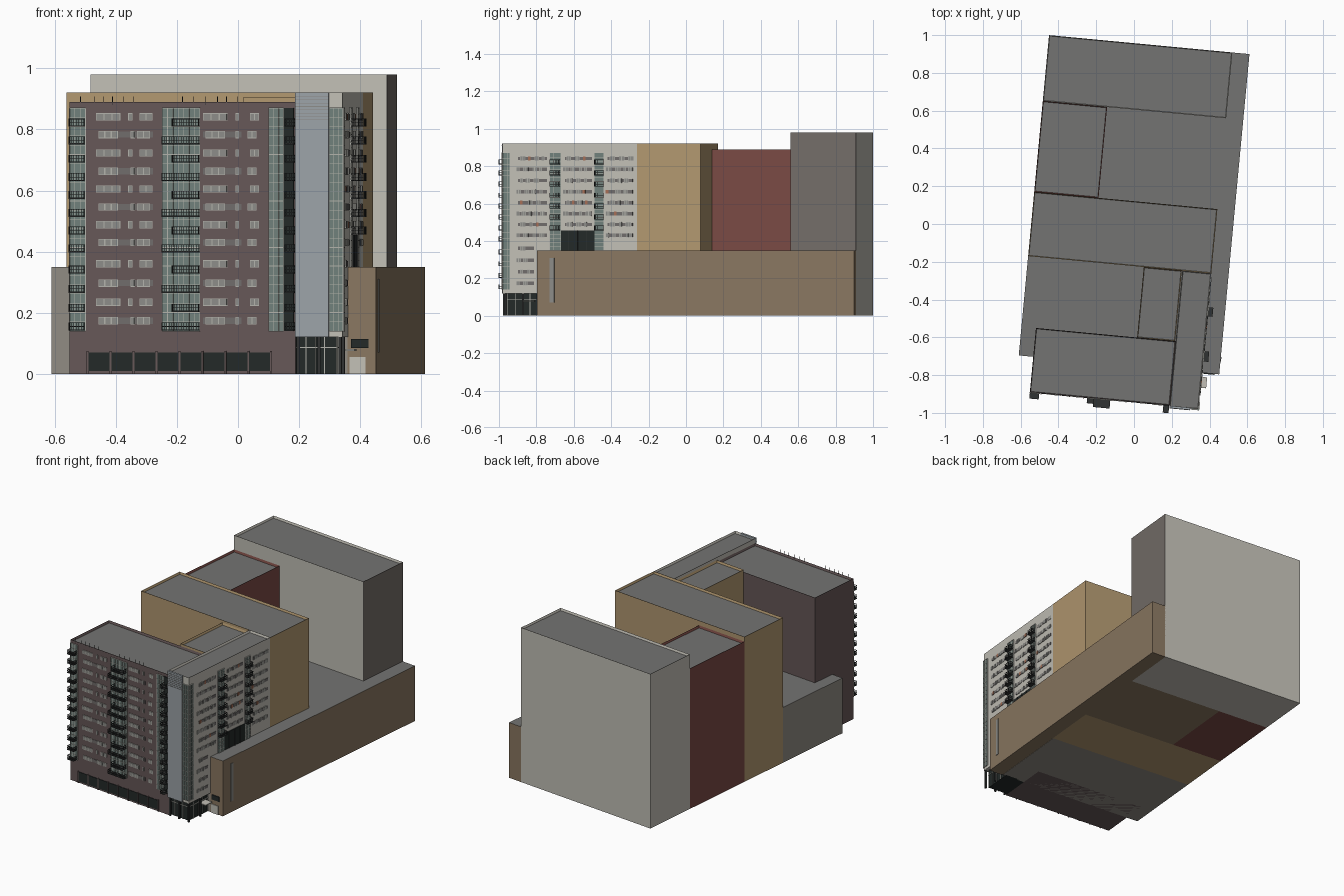
import bpy, bmesh, math, random

if "Cube" in bpy.data.objects:
    bpy.data.objects.remove(bpy.data.objects["Cube"])

random.seed(4)
ROT = math.radians(-5.4)          # whole building sits slightly turned on the site
FRONT, SIDE = -0.938, 0.432       # facade planes in the building's own axes
FLOORS = [.174, .235, .297, .36, .43, .488, .546, .605, .663, .723, .783, .841]


def mat(name, r, g, b):
    m = bpy.data.materials.new(name)
    lin = [((c / 255 + .055) / 1.055) ** 2.4 for c in (r, g, b)]
    m.diffuse_color = (*lin, 1)
    m.use_nodes = True
    m.node_tree.nodes["Principled BSDF"].inputs["Base Color"].default_value = m.diffuse_color
    return m


ROOF = mat("roof_grey", 116, 116, 114)
PURPLE = mat("purple_brick", 102, 87, 87)
TAN = mat("tan_render", 178, 152, 112)
BROWN = mat("brown_stone", 138, 119, 97)
RED = mat("red_brick", 122, 74, 68)
PALE = mat("pale_concrete", 194, 191, 182)
TAUPE = mat("taupe", 116, 109, 104)
STONE = mat("grey_stone", 144, 139, 130)
BLUE = mat("blue_grey_panel", 156, 163, 168)
GLASS = mat("green_glass", 112, 128, 123)
DARK = mat("dark_glass", 35, 41, 40)
FRAME = mat("light_frame", 178, 178, 170)
PANE = mat("window_pane", 140, 140, 136)
SPAN = mat("spandrel", 112, 108, 107)
METAL = mat("dark_metal", 48, 50, 50)
RUST = mat("rust_accent", 165, 110, 85)


def finish(name, bm, mats):
    me = bpy.data.meshes.new(name)
    bm.to_mesh(me)
    bm.free()
    for m in mats:
        me.materials.append(m)
    ob = bpy.data.objects.new(name, me)
    ob.rotation_euler.z = ROT
    bpy.context.collection.objects.link(ob)


def add_box(bm, u0, u1, v0, v1, z0, z1):
    g = bmesh.ops.create_cube(bm, size=1)
    for v in g["verts"]:
        v.co = ((u0 + u1) / 2 + v.co.x * (u1 - u0),
                (v0 + v1) / 2 + v.co.y * (v1 - v0),
                (z0 + z1) / 2 + v.co.z * (z1 - z0))


def boxes(name, items, m):
    bm = bmesh.new()
    for b in items:
        add_box(bm, *b)
    finish(name, bm, [m])


def block(name, u0, u1, v0, v1, z0, z1, wall, right=None, parapet=.014):
    """Building mass with a sunken roof behind a parapet."""
    bm = bmesh.new()
    add_box(bm, u0, u1, v0, v1, z0, z1)
    bm.normal_update()
    for f in bm.faces:
        if f.normal.x > .9 and right:
            f.material_index = 2
    top = max(bm.faces, key=lambda f: f.calc_center_median().z)
    if parapet:
        bmesh.ops.inset_individual(bm, faces=[top], thickness=.006)
        for v in top.verts:
            v.co.z -= parapet
    top.material_index = 1
    finish(name, bm, [wall, ROOF, right or wall])


# main masses
block("rear_block", -.542, .433, .603, .953, 0, .98, PALE, TAUPE)
block("red_block", -.542, -.2, .12, .603, 0, .89, RED)
block("tan_block", -.542, .432, -.222, .12, 0, .92, TAN)
block("core_block", .073, .275, -.597, -.222, .3, .905, TAN)
block("front_block", -.465, .278, FRONT, -.597, 0, .89, PURPLE)
block("side_tower", .278, SIDE, -.944, -.222, .12, .92, PALE)
block("podium_left", -.542, .43, -.75, -.222, 0, .35, STONE, parapet=0)
block("podium_court", -.2, .431, .12, .603, 0, .35, BROWN, parapet=0)
block("podium_right", .431, .524, -.75, .953, 0, .35, BROWN, parapet=0)


def on(face, a0, a1, d0, d1, z0, z1):
    """Box placed on the front or side facade, d = distance out of the wall."""
    if face == "front":
        return (a0, a1, FRONT - d1, FRONT - d0, z0, z1)
    return (SIDE + d0, SIDE + d1, a0, a1, z0, z1)


# glazed strips with mullion grids
glass, bars = [], []


def strip(face, a0, a1, z0, z1, n, d=0.0):
    glass.append(on(face, a0, a1, d - .004, d + .003, z0, z1))
    for i in range(n + 1):
        a = a0 + (a1 - a0) * i / n
        bars.append(on(face, a - .001, a + .001, d, d + .005, z0, z1))
    for k in range(25):
        z = z0 + (z1 - z0) * k / 24
        bars.append(on(face, a0, a1, d, d + .005, z - .001, z + .001))


strip("front", -.465, -.412, .14, .87, 3)
strip("front", -.16, -.037, .14, .87, 7)
strip("front", .19, .238, .14, .87, 3)
strip("front", .39, .434, .14, .87, 3, .007)
strip("side", -.944, -.905, .14, .87, 3)
strip("side", -.69, -.632, .35, .87, 3)
strip("side", -.45, -.402, .35, .87, 3)
boxes("glazed_strips", glass, GLASS)
boxes("glazing_mullions", bars, FRAME)
boxes("dark_recess_strip", [on("front", .238, .272, 0, .003, .14, .87)], DARK)
boxes("front_panel", [(.278, .388, -.952, -.94, .12, .92)], BLUE)
boxes("panel_louvres", [(.278, .388, -.954, -.95, .83 + i * .011, .832 + i * .011)
                        for i in range(8)], PANE)

# punched windows
frames, panes, spandrels, accents = [], [], [], []


def window(face, a0, a1, z, n, h=.012):
    frames.append(on(face, a0, a1, 0, .003, z - h, z + h))
    w = (a1 - a0) / n
    for i in range(n):
        panes.append(on(face, a0 + i * w + .002, a0 + (i + 1) * w - .002,
                        0, .004, z - h + .002, z + h - .002))


for k, z in enumerate(FLOORS):
    even = k % 2 == 0
    s = .008 if even else 0
    for a0, a1, n in ((-.378 + s, -.298 - s, 3), (-.272 + s, -.258 + s, 1),
                      (-.235 - s, -.192 - s, 2), (-.026 + s, .054 - s, 3),
                      (.08, .092, 1), (.128 - s, .158 - s, 2)):
        window("front", a0, a1, z, n)
    if even:
        spandrels += [on("front", -.37, -.19, 0, .002, z - .01, z + .01),
                      on("front", -.026, .1, 0, .002, z - .01, z + .01)]
    for a0, a1 in ((-.87, -.70), (-.62, -.46), (-.39, -.24)):
        if z < .4:
            if a0 > -.8:
                continue
            a1 = -.77
        if z < .46 and a0 == -.62:
            continue
        spandrels.append(on("side", a0 + .01, a1 - .005, 0, .002, z - .009, z + .009))
        a = a0 + (.0 if even else .02)
        while a + .03 < a1:
            w = random.choice((.016, .024, .03))
            if random.random() < .15:
                accents.append(on("side", a, a + .014, 0, .004, z - .01, z + .01))
            else:
                window("side", a, a + w, z, 2 if w > .02 else 1)
            a += w + random.choice((.012, .02))
boxes("window_frames", frames, FRAME)
boxes("window_panes", panes, PANE)
boxes("window_spandrels", spandrels, SPAN)
boxes("window_accents", accents, RUST)

# balconies: slab, handrail and balusters
balcony = []


def add_balcony(face, a0, a1, d, z):
    balcony.append(on(face, a0, a1, 0, d, z, z + .004))
    for h in (.012, .024):
        balcony.append(on(face, a0, a1, d - .002, d, z + h, z + h + .002))
        for a in (a0, a1 - .002):
            balcony.append(on(face, a, a + .002, 0, d, z + h, z + h + .002))
    n = max(3, round((a1 - a0) / .008))
    for i in range(n + 1):
        a = a0 + (a1 - a0 - .0015) * i / n
        balcony.append(on(face, a, a + .0015, d - .0015, d, z, z + .025))
    for i in range(4):
        for a in (a0, a1 - .0015):
            balcony.append(on(face, a, a + .0015, d * i / 4, d * i / 4 + .0015, z, z + .025))


for k, z in enumerate(FLOORS):
    zb = z - .032
    add_balcony("front", -.465, -.415, .034, zb)
    add_balcony("front", .245, .276, .042, zb)
    if k % 2:
        add_balcony("front", -.125, -.037, .047, zb)
    else:
        add_balcony("front", -.16, -.037, .03, zb)
    if z > .45:
        add_balcony("side", -.69, -.635, .028, zb)
        add_balcony("side", -.45, -.402, .028, zb)
boxes("balconies", balcony, METAL)

# street level shopfront and entrance lobby under the tower
boxes("shopfront_glass", [on("front", -.405, .198, 0, .003, .01, .07)], DARK)
boxes("shopfront_piers", [on("front", -.408 + i * .0754, -.402 + i * .0754, 0, .006, 0, .075)
                          for i in range(9)], PURPLE)
boxes("lobby_glass", [(.27, .412, -.922, -.74, 0, .12)], DARK)
boxes("lobby_mullions",
      [(u, u + .003, -.926, -.92, 0, .12) for u in (.28, .31, .34, .37, .409)] +
      [(.41, .415, v, v + .003, 0, .12) for v in (-.922, -.88, -.84, -.8, -.76)] +
      [(.278, .415, -.926, -.92, .085, .088), (.41, .415, -.922, -.75, .085, .088)], FRAME)
boxes("lobby_columns", [(u, u + .01, v, v + .01, 0, .12)
                        for u, v in ((.282, -.942), (.35, -.942), (.42, -.942), (.42, -.84))], METAL)
boxes("entrance_canopy", [(.41, .462, -.83, -.772, .075, .081)], PALE)
boxes("service_door", [(.437, .49, -.754, -.748, 0, .055)], PALE)
boxes("service_window", [(.442, .5, -.755, -.748, .085, .115)], DARK)

# terrace opening on the side wall and slot on the podium wall
boxes("terrace_opening", [on("side", -.632, -.45, 0, .004, .35, .455)], DARK)
boxes("terrace_mullions", [on("side", a, a + .003, 0, .007, .35, .455)
                           for a in (-.59, -.543, -.495)], METAL)
boxes("podium_slot", [(.522, .527, -.682, -.658, .07, .31)], PANE)

# small masts along the front parapet
boxes("parapet_masts", [(u, u + .002, FRONT, FRONT + .002, .88, .908)
                        for u in (-.43, -.385, -.355, -.325, -.29, -.255,
                                  -.095, -.06, -.02, .02, .05, .085)], METAL)
